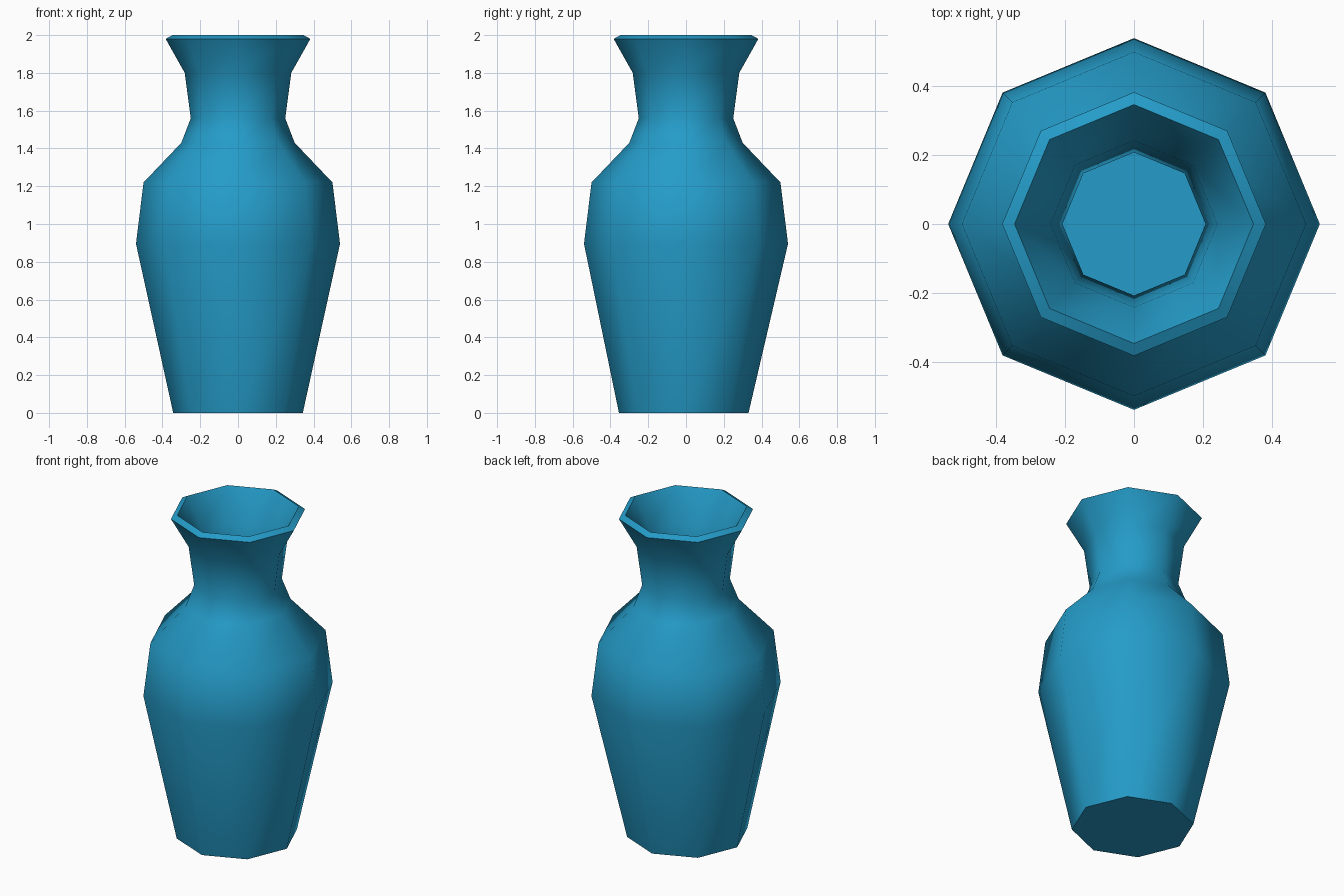
import bpy, bmesh, math

if "Cube" in bpy.data.objects:
    bpy.data.objects.remove(bpy.data.objects["Cube"])

SIDES = 8

# (radius, height): outer wall upward, over the sloped lip, then down the inner wall
OUTER = [(0.343, 0.0), (0.54, 0.895), (0.50, 1.22), (0.30, 1.43),
         (0.25, 1.56), (0.282, 1.80), (0.383, 1.98)]
INNER = [(0.347, 2.0), (0.242, 1.81), (0.208, 1.56), (0.27, 1.405),
         (0.46, 1.20), (0.497, 0.895), (0.31, 0.04)]

blue = bpy.data.materials.new("glaze blue")
blue.diffuse_color = (0.018, 0.33, 0.58, 1)
blue.use_nodes = True
blue.node_tree.nodes["Principled BSDF"].inputs["Base Color"].default_value = blue.diffuse_color

# Vase body: octagonal rings joined by quads, closed foot and inner floor
bm = bmesh.new()
rings = []
for r, z in OUTER + INNER:
    shift = -0.012 if z < 0.1 else 0.0   # the foot sits slightly forward
    rings.append([bm.verts.new((r * math.cos(a), r * math.sin(a) + shift, z))
                  for a in (2 * math.pi * i / SIDES for i in range(SIDES))])
for low, high in zip(rings, rings[1:]):
    for i in range(SIDES):
        j = (i + 1) % SIDES
        bm.faces.new((low[i], low[j], high[j], high[i]))
bm.faces.new(rings[0][::-1])
bm.faces.new(rings[-1])
bmesh.ops.recalc_face_normals(bm, faces=bm.faces)

mesh = bpy.data.meshes.new("vase")
bm.to_mesh(mesh)
bm.free()
mesh.materials.append(blue)
vase = bpy.data.objects.new("vase", mesh)
bpy.context.collection.objects.link(vase)

# Smooth walls, crisp lip and foot
bpy.context.view_layer.objects.active = vase
vase.select_set(True)
bpy.ops.object.shade_smooth_by_angle(angle=math.radians(55))
